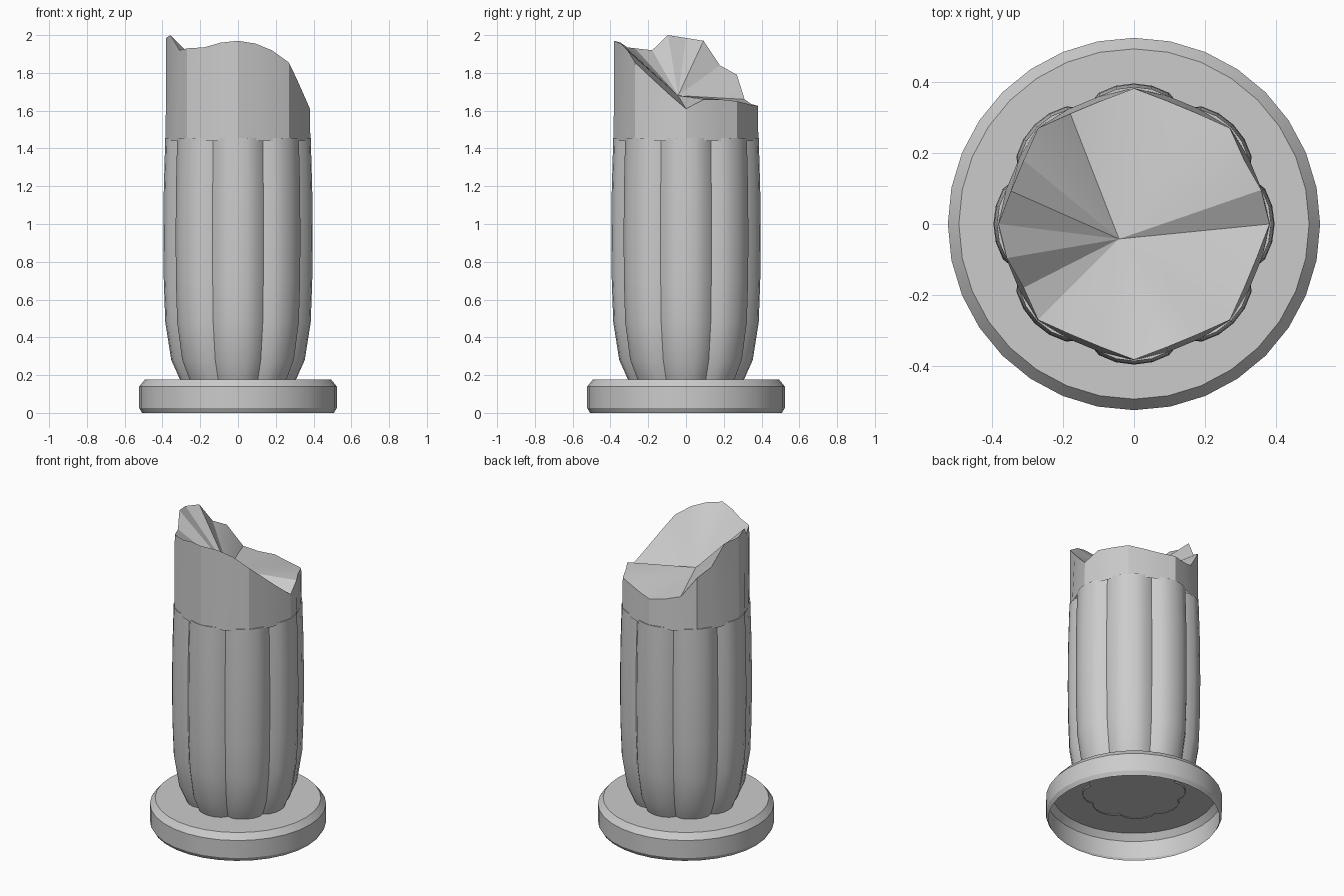
import bpy, bmesh
from math import sin, cos, pi, radians

if "Cube" in bpy.data.objects:
    bpy.data.objects.remove(bpy.data.objects["Cube"])


def build(name, rings, apex=None, cap_top=False, smooth=35):
    """Loft equal-sized rings of points; close the top with a fan or a cap."""
    bm = bmesh.new()
    loops = [[bm.verts.new(p) for p in ring] for ring in rings]
    n = len(loops[0])
    for a, b in zip(loops, loops[1:]):
        for i in range(n):
            j = (i + 1) % n
            bm.faces.new((a[i], a[j], b[j], b[i]))
    if apex:
        tip = bm.verts.new(apex)
        for i in range(n):
            bm.faces.new((loops[-1][i], loops[-1][(i + 1) % n], tip))
    elif cap_top:
        bm.faces.new(loops[-1])
    me = bpy.data.meshes.new(name)
    bm.to_mesh(me)
    bm.free()
    ob = bpy.data.objects.new(name, me)
    bpy.context.collection.objects.link(ob)
    if smooth:
        bpy.ops.object.select_all(action='DESELECT')
        ob.select_set(True)
        bpy.context.view_layer.objects.active = ob
        bpy.ops.object.shade_smooth_by_angle(angle=radians(smooth))
    return ob


def ring(n, radius, z):
    """radius and z are functions of the step index."""
    return [(radius(i) * cos(2 * pi * i / n), radius(i) * sin(2 * pi * i / n), z(i))
            for i in range(n)]


# round plinth, bevelled, hollow underneath
build("plinth",
      [ring(32, lambda i, r=r: r, lambda i, z=z: z)
       for r, z in ((0.508, 0), (0.523, 0.025), (0.523, 0.14), (0.492, 0.178))],
      cap_top=True, smooth=20)


# eight-lobed column shaft
def lobe(i):
    return 0.352 + 0.043 * abs(cos(8 * pi * i / 48)) ** 0.55


shaft = ((0.77, 0.17), (0.895, 0.28), (0.975, 0.48), (0.995, 0.70), (1.0, 0.92),
         (0.995, 1.18), (0.975, 1.455))
build("column_shaft",
      [ring(48, lambda i, s=s: s * lobe(i), lambda i, z=z: z) for s, z in shaft],
      cap_top=True)

# broken top: uneven rim heights every 15 degrees, surface sinking to one low point
heights = [1.61, 1.66, 1.66, 1.65, 1.64, 1.63, 1.625, 1.635, 1.66, 1.79, 1.84, 1.97,
           1.985, 2.0, 1.92, 1.93, 1.935, 1.96, 1.97, 1.955, 1.92, 1.855, 1.77, 1.69]


def rim(i):
    return 0.381 if i % 3 == 0 else 0.37 if i in (1, 13) else 0.358


build("broken_top",
      [ring(24, lambda i: 0.383 if i % 3 == 0 else 0.372, lambda i: 1.44),
       ring(24, rim, lambda i: heights[i])],
      apex=(-0.042, -0.042, 1.68), smooth=20)
